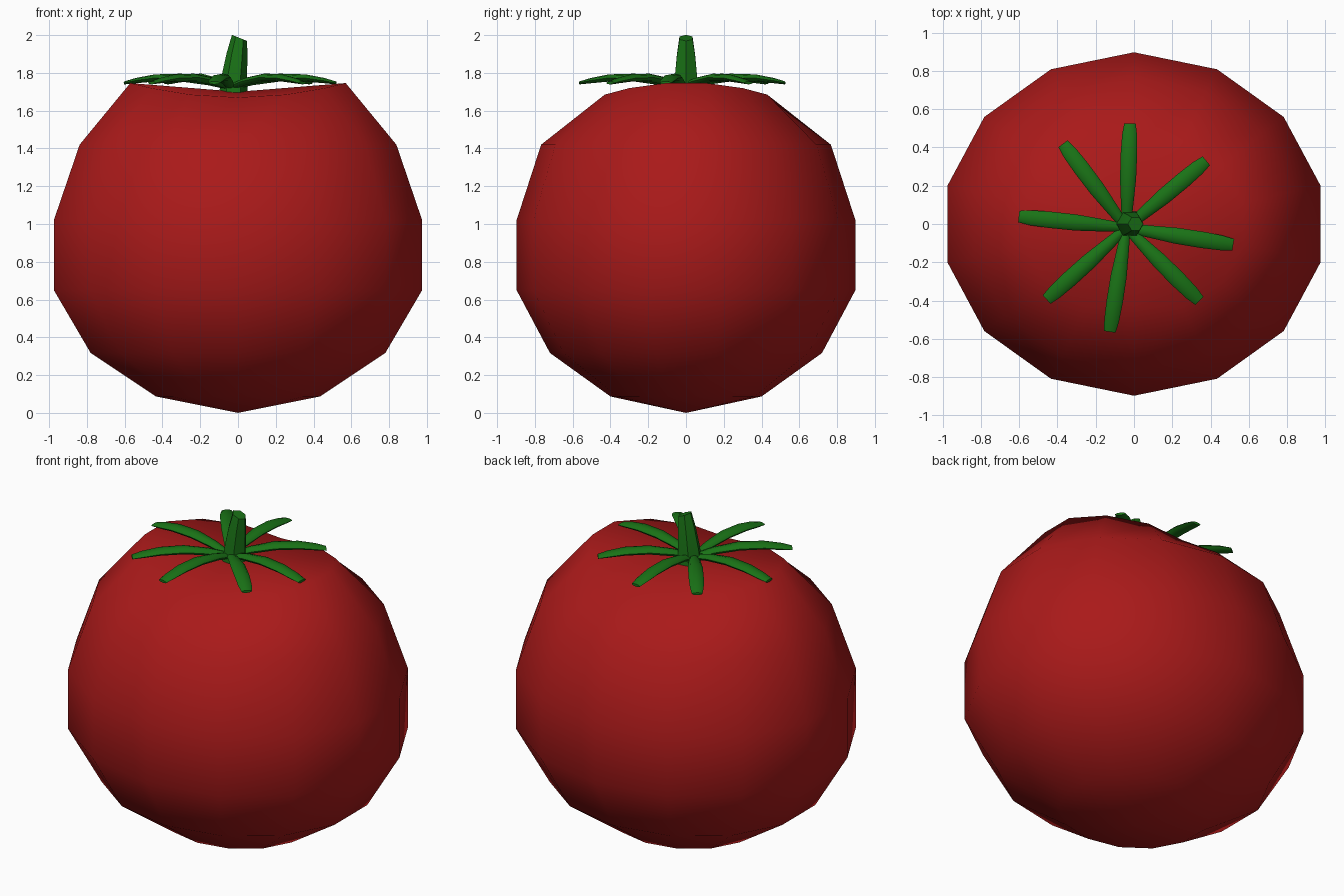
import bpy, bmesh
from math import sin, cos, pi, radians
from mathutils import Vector

if "Cube" in bpy.data.objects:
    bpy.data.objects.remove(bpy.data.objects["Cube"])


def material(name, color):
    m = bpy.data.materials.new(name)
    m.diffuse_color = color
    m.use_nodes = True
    m.node_tree.nodes["Principled BSDF"].inputs["Base Color"].default_value = m.diffuse_color
    return m


red = material("red_skin", (0.40, 0.010, 0.010, 1))
green = material("green_leaf", (0.010, 0.17, 0.008, 1))


def skin_rings(name, rings, mat, angle=180):
    """Bridge a list of equal rings of points and close both ends."""
    bm = bmesh.new()
    loops = [[bm.verts.new(p) for p in ring] for ring in rings]
    n = len(loops[0])
    for a, b in zip(loops, loops[1:]):
        for i in range(n):
            j = (i + 1) % n
            bm.faces.new((a[i], a[j], b[j], b[i]))
    bm.faces.new(loops[0][::-1])
    bm.faces.new(loops[-1])
    return finish(name, bm, mat, angle)


def finish(name, bm, mat, angle):
    bmesh.ops.recalc_face_normals(bm, faces=bm.faces)
    me = bpy.data.meshes.new(name)
    bm.to_mesh(me)
    bm.free()
    me.materials.append(mat)
    ob = bpy.data.objects.new(name, me)
    bpy.context.collection.objects.link(ob)
    bpy.context.view_layer.objects.active = ob
    ob.select_set(True)
    bpy.ops.object.shade_smooth_by_angle(angle=radians(angle))
    ob.select_set(False)
    return ob


# Fruit: 14-sided sphere, widened shoulders, saddle-shaped top with a dimple
N = 14
angles = [pi / 2 + 2 * pi * k / N for k in range(N)]
profile = [(0.445, 0.40, 0.087), (0.80, 0.72, 0.317), (1.0, 0.897, 0.65),
           (1.0, 0.897, 1.02), (0.86, 0.767, 1.42)]
rings = [[(rx * cos(a), ry * sin(a), z) for a in angles] for rx, ry, z in profile]
rings.append([(0.585 * cos(a), max(-0.43, min(0.43, 0.485 * sin(a))),
               1.67 + 0.08 * cos(a) ** 2) for a in angles])
bm = bmesh.new()
loops = [[bm.verts.new(p) for p in r] for r in rings]
bottom, top = bm.verts.new((0, 0, 0)), bm.verts.new((0, 0, 1.70))
for i in range(N):
    j = (i + 1) % N
    for a, b in zip(loops, loops[1:]):
        bm.faces.new((a[i], a[j], b[j], b[i]))
    bm.faces.new((bottom, loops[0][j], loops[0][i]))
    bm.faces.new((top, loops[-1][i], loops[-1][j]))
finish("fruit", bm, red, 180)

# Stem: leaning, tapered six-sided stalk with a slanted cut
stem = []
for cx, z, r, slant in [(-0.025, 1.69, 0.075, 0), (-0.02, 1.78, 0.068, 0),
                        (-0.005, 1.90, 0.055, 0.1), (0.008, 1.985, 0.04, 0.4)]:
    stem.append([(cx + r * cos(k * pi / 3), r * sin(k * pi / 3),
                  z - slant * r * cos(k * pi / 3)) for k in range(6)])
skin_rings("stem", stem, green, 50)

# Sepals: eight arched leaves of lens-shaped section around the stem
path = [(0.0, 1.725, 0.022, 0.016), (0.12, 1.755, 0.032, 0.020),
        (0.26, 1.775, 0.042, 0.021), (0.40, 1.773, 0.043, 0.019),
        (0.50, 1.759, 0.039, 0.014), (0.56, 1.747, 0.030, 0.008)]
center = Vector((-0.04, -0.02, 0))
tips = [(88, 0.545), (40, 0.545), (-9, 0.565), (-45, 0.54),
        (-99, 0.55), (-138, 0.56), (174, 0.565), (127, 0.55)]
for n, (deg, length) in enumerate(tips):
    d = Vector((cos(radians(deg)), sin(radians(deg)), 0))
    side = Vector((-d.y, d.x, 0))
    s = length / 0.56
    leaf = [[center + d * r * s + side * w * cos(k * pi / 4)
             + Vector((0, 0, z + t * sin(k * pi / 4))) for k in range(8)]
            for r, z, w, t in path]
    skin_rings(f"sepal_{n + 1}", leaf, green, 60)
